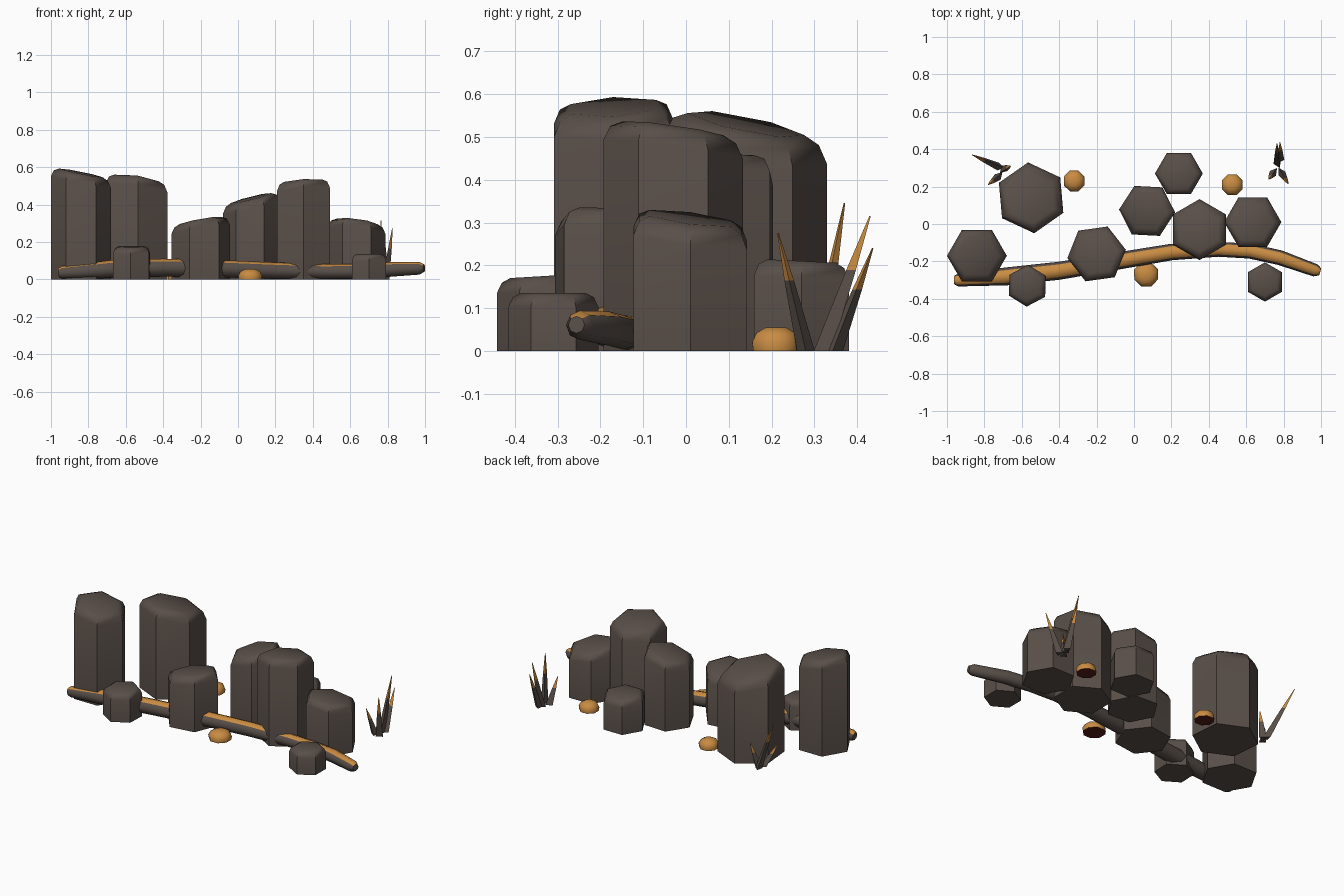
import bpy, bmesh, math
from mathutils import Vector

cube = bpy.data.objects.get("Cube")
if cube:
    bpy.data.objects.remove(cube, do_unlink=True)


def material(name, color):
    m = bpy.data.materials.new(name)
    m.use_nodes = True
    m.diffuse_color = (*color, 1)
    m.node_tree.nodes["Principled BSDF"].inputs["Base Color"].default_value = (*color, 1)
    return m


STONE = material("dark stone", (0.10, 0.078, 0.066))
ORANGE = material("warm orange", (0.58, 0.26, 0.055))
RED = material("deep red", (0.10, 0.012, 0.008))


def loft(name, rings, mats, rule=None, angle=50):
    """Skin a list of equal rings, cap both ends, colour faces by rule."""
    bm = bmesh.new()
    loops = [[bm.verts.new(p) for p in ring] for ring in rings]
    n = len(loops[0])
    for a, b in zip(loops, loops[1:]):
        for i in range(n):
            j = (i + 1) % n
            bm.faces.new((a[i], a[j], b[j], b[i]))
    bm.faces.new(loops[0][::-1])
    bm.faces.new(loops[-1])
    bmesh.ops.recalc_face_normals(bm, faces=bm.faces)
    if rule:
        for f in bm.faces:
            f.material_index = rule(f)
    mesh = bpy.data.meshes.new(name)
    bm.to_mesh(mesh)
    bm.free()
    for m in mats:
        mesh.materials.append(m)
    ob = bpy.data.objects.new(name, mesh)
    bpy.context.collection.objects.link(ob)
    bpy.ops.object.select_all(action="DESELECT")
    ob.select_set(True)
    bpy.context.view_layer.objects.active = ob
    bpy.ops.object.shade_smooth_by_angle(angle=math.radians(angle))
    return ob


def circle(n, r, turn=0):
    return [Vector((r * math.cos(math.tau * i / n + turn),
                    r * math.sin(math.tau * i / n + turn), 0)) for i in range(n)]


# Hexagonal stone columns with sloping, chamfered tops
def column(name, x, y, r, turn, h, sx, sy):
    rings = []
    drop = 0.3 * r
    for scale, dz in ((1, None), (1, drop), (0.9, drop * 0.3), (0.72, 0)):
        ring = circle(6, r * scale, math.radians(turn))
        rings.append([(x + p.x, y + p.y, 0 if dz is None else h - dz + sx * p.x + sy * p.y)
                      for p in ring])
    loft(name, rings, [STONE])


for spec in (
    ("column_far_right", -0.84, -0.17, 0.16, 0, 0.57, -0.2, 0.05),
    ("column_right_back", -0.55, 0.14, 0.19, 35, 0.53, -0.13, -0.2),
    ("stump_right_front", -0.57, -0.33, 0.112, 28, 0.175, 0, 0.06),
    ("column_middle_front", -0.2, -0.16, 0.158, 8, 0.315, 0.18, -0.08),
    ("column_middle", 0.07, 0.07, 0.15, -3, 0.435, 0.25, 0.08),
    ("stump_back", 0.24, 0.27, 0.128, 0, 0.21, 0, -0.05),
    ("column_left_tall", 0.35, -0.03, 0.163, 30, 0.52, 0.06, -0.14),
    ("column_left", 0.635, 0.01, 0.153, 0, 0.31, -0.13, -0.13),
    ("stump_left_front", 0.7, -0.31, 0.105, 30, 0.135, 0, 0),
):
    column(*spec)

# Long winding root with a bright upper side
path = [Vector(p) for p in (
    (-0.96, -0.3, 0.035), (-0.94, -0.3, 0.037), (-0.68, -0.28, 0.055), (-0.4, -0.25, 0.063),
    (-0.1, -0.2, 0.058), (0.2, -0.15, 0.047), (0.45, -0.135, 0.042), (0.62, -0.145, 0.043),
    (0.78, -0.18, 0.052), (0.97, -0.248, 0.06), (0.995, -0.256, 0.061))]
radii = (0.024, 0.034, 0.048, 0.048, 0.046, 0.044, 0.04, 0.04, 0.04, 0.034, 0.02)
rings = []
for i, (p, r) in enumerate(zip(path, radii)):
    along = (path[min(i + 1, len(path) - 1)] - path[max(i - 1, 0)]).normalized()
    side = Vector((0, 0, 1)).cross(along).normalized()
    up = along.cross(side)
    rings.append([p + side * c.x + up * c.y for c in circle(8, r)])
loft("root", rings, [STONE, ORANGE], lambda f: int(f.normal.z > 0.6))

# Small caps on the ground, red underneath
for name, x, y, r in (("cap_back_right", -0.32, 0.23, 0.06),
                      ("cap_back_left", 0.525, 0.21, 0.06),
                      ("cap_front", 0.065, -0.27, 0.069)):
    rings = [[(x + p.x, y + p.y, z) for p in circle(8, r * s, 0.4)]
             for s, z in ((0.95, 0), (1, 0.02), (0.82, 0.042), (0.42, 0.055))]
    loft(name, rings, [ORANGE, RED], lambda f: int(f.normal.z < -0.9))

# Tufts of pointed blades with bright tips
blades = (
    ("left", (0.785, 0.28), (0.825, 0.215, 0.275)),
    ("left", (0.77, 0.32), (0.765, 0.43, 0.315)),
    ("left", (0.78, 0.345), (0.78, 0.436, 0.24)),
    ("left", (0.75, 0.28), (0.72, 0.24, 0.17)),
    ("right", (-0.715, 0.305), (-0.865, 0.37, 0.345)),
    ("right", (-0.72, 0.26), (-0.78, 0.21, 0.13)),
    ("right", (-0.7, 0.29), (-0.66, 0.31, 0.15)),
)
for k, (tuft, base, tip) in enumerate(blades):
    base, tip = Vector((*base, 0)), Vector(tip)
    rings = [[base.lerp(tip, t) + p for p in circle(3, r, k)]
             for t, r in ((0, 0.024), (0.6, 0.013), (1, 0.002))]
    split = tip.z * 0.6
    loft(f"blade_{tuft}_{k}", rings, [STONE, ORANGE],
         lambda f: int(f.calc_center_median().z > split), 30)
